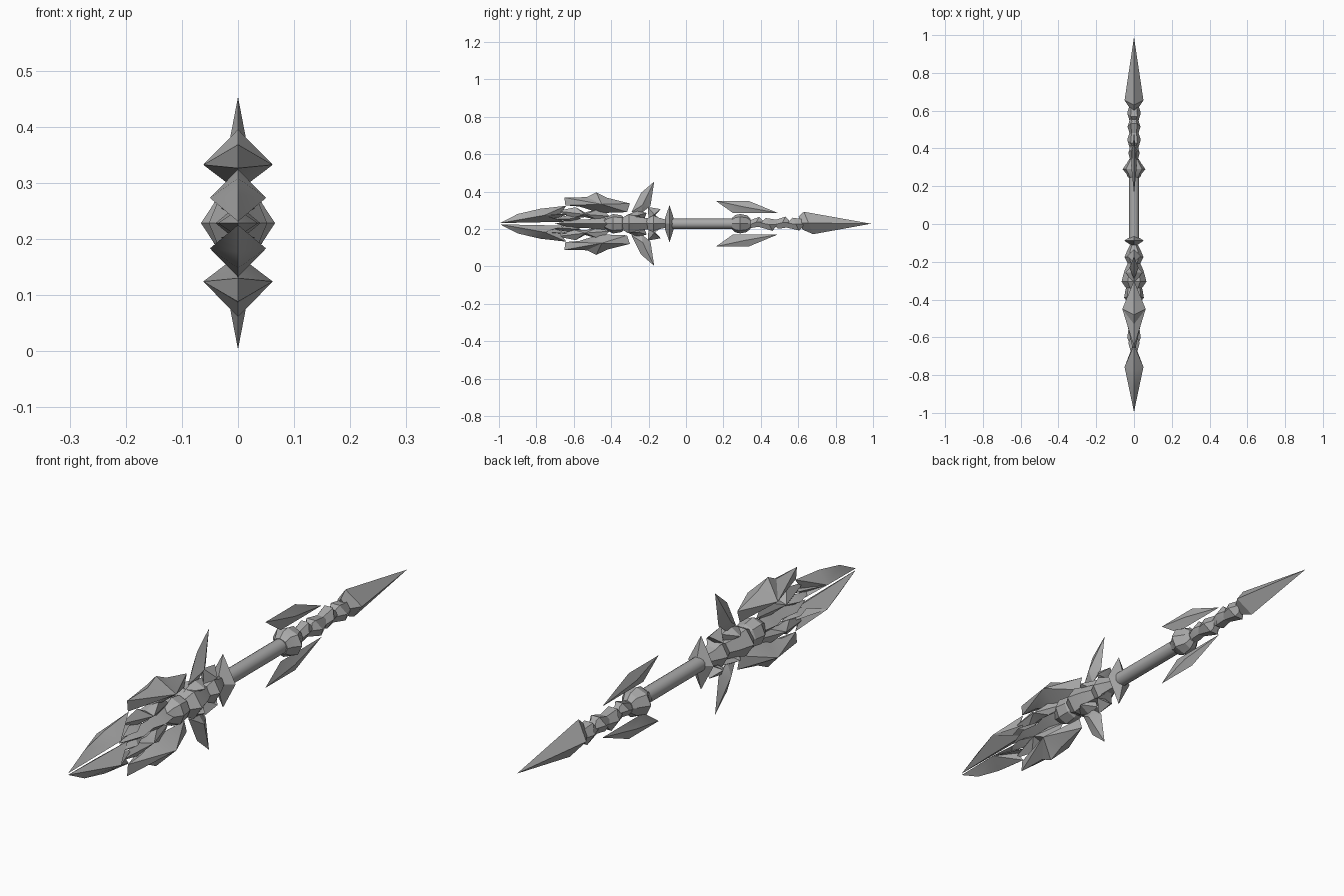
import bpy, bmesh
from math import pi, sin, cos, radians

cube = bpy.data.objects.get("Cube")
if cube:
    bpy.data.objects.remove(cube)

AXIS = 0.228  # height of the weapon's long axis

grey = bpy.data.materials.new("stone_grey")
grey.use_nodes = True
grey.diffuse_color = (0.4, 0.4, 0.4, 1)
grey.node_tree.nodes["Principled BSDF"].inputs["Base Color"].default_value = (0.4, 0.4, 0.4, 1)


def finish(name, bm, angle=25):
    bmesh.ops.recalc_face_normals(bm, faces=bm.faces)
    mesh = bpy.data.meshes.new(name)
    bm.to_mesh(mesh)
    bm.free()
    obj = bpy.data.objects.new(name, mesh)
    bpy.context.collection.objects.link(obj)
    mesh.materials.append(grey)
    obj.location.z = AXIS
    bpy.ops.object.select_all(action='DESELECT')
    obj.select_set(True)
    bpy.context.view_layer.objects.active = obj
    bpy.ops.object.shade_smooth_by_angle(angle=radians(angle))


def shard(name, outline, peak, width, flip=1):
    """Thin (y, z) outline rising to a raised peak on both sides."""
    bm = bmesh.new()
    rim = [bm.verts.new((0, y, z * flip)) for y, z in outline]
    for side in (-1, 1):
        apex = bm.verts.new((side * width, peak[0], peak[1] * flip))
        for a, b in zip(rim, rim[1:] + rim[:1]):
            bm.faces.new((a, b, apex))
    finish(name, bm)


def loft(name, sections, sides, angle=25):
    """Rings along y: (y, x radius, z radius, z shift, slant)."""
    bm = bmesh.new()
    rings = []
    for y, rx, rz, dz, slant in sections:
        ring = []
        for i in range(sides):
            a = 2 * pi * i / sides
            ring.append(bm.verts.new((rx * cos(a), y + slant * sin(a), dz + rz * sin(a))))
        rings.append(ring)
    for p, q in zip(rings, rings[1:]):
        for i in range(sides):
            j = (i + 1) % sides
            bm.faces.new((p[i], p[j], q[j], q[i]))
    bm.faces.new(rings[0])
    bm.faces.new(rings[-1])
    bmesh.ops.remove_doubles(bm, verts=bm.verts, dist=0.0005)
    finish(name, bm, angle)


# Grip, collar and guard
loft("handle", [(-0.1, .027, .027, 0, 0), (0.26, .027, .027, 0, 0)], 16, 40)
loft("rear_collar", [(.245, .032, .03, 0, 0), (.265, .04, .047, 0, 0), (.29, .06, .052, 0, 0),
                     (.325, .036, .045, 0, 0), (.345, .024, .026, 0, 0)], 8)
loft("guard", [(-.112, .016, .03, 0, 0), (-.088, .052, .1, 0, 0), (-.066, .016, .03, 0, 0)], 4)

# Rear spear: crooked links and a slanted point
links = [(.33, .42, .03, .008), (.40, .49, .036, -.004), (.47, .56, .034, .006), (.54, .635, .036, -.002)]
for i, (start, end, r, dz) in enumerate(links):
    tilt = .02 if i % 2 else -.02
    mid = (start + end) / 2
    loft(f"rear_link_{i + 1}", [(start, r * .6, r * .6, -dz, tilt), (mid, r, r * 1.1, dz, -tilt),
                               (end, r * .6, r * .7, dz, tilt)], 6)
loft("rear_point", [(.612, .022, .035, .004, -.01), (.655, .05, .06, .004, -.025),
                    (.99, 0, 0, 0, 0)], 4)

# Front shaft of stacked crystals
loft("crystal_base", [(-.11, .02, .026, 0, 0), (-.15, .04, .036, 0, .01), (-.175, .05, .05, 0, 0),
                      (-.215, .03, .03, 0, 0)], 6)
loft("crystal_middle", [(-.19, .025, .032, 0, 0), (-.245, .05, .04, 0, 0), (-.305, .066, .058, 0, 0),
                        (-.35, .035, .032, 0, 0)], 6)
loft("crystal_head", [(-.33, .03, .03, 0, 0), (-.345, .045, .045, 0, 0), (-.39, .052, .052, 0, 0),
                      (-.415, .035, .04, 0, 0), (-.44, .02, .022, 0, 0)], 8)
loft("front_core", [(-.41, .03, .03, 0, 0), (-.48, .04, .033, 0, 0), (-.53, .025, .022, 0, 0),
                    (-.6, .036, .024, 0, 0), (-.7, 0, 0, 0, 0)], 4)

# Paired blades above and below the axis
for flip, place in ((1, "upper"), (-1, "lower")):
    shard(f"{place}_rear_fin", [(.16, .122), (.335, .122), (.49, .058), (.25, .058)],
          (.31, .09), .015, flip)
    shard(f"{place}_spike", [(-.17, .225), (-.24, .165), (-.292, .062), (-.24, .055), (-.19, .095)],
          (-.232, .1), .024, flip)
    shard(f"{place}_wing", [(-.65, .14), (-.53, .142), (-.48, .167), (-.42, .138), (-.3, .108),
                            (-.315, .062), (-.46, .057), (-.57, .092), (-.645, .098)],
          (-.45, .104), .062, flip)
    shard(f"{place}_point_blade", [(-.995, .003), (-.9, .052), (-.78, .08), (-.64, .096), (-.672, .052),
                                   (-.625, .052), (-.7, .028), (-.645, .01), (-.83, .007)],
          (-.757, .045), .05, flip)
    shard(f"{place}_guard_shard", [(-.205, .09), (-.135, .078), (-.165, .045), (-.13, .02), (-.2, .025)],
          (-.17, .05), .035, flip)
    shard(f"{place}_neck_shard", [(-.32, .045), (-.26, .07), (-.21, .058), (-.225, .02), (-.29, .02)],
          (-.255, .045), .045, flip)
    shard(f"{place}_core_shard", [(-.69, .068), (-.59, .088), (-.54, .06), (-.45, .085), (-.41, .04),
                                  (-.47, .02), (-.54, .035), (-.61, .03)],
          (-.54, .05), .034, flip)
    shard(f"{place}_inner_shard", [(-.74, .022), (-.63, .045), (-.56, .03), (-.6, .012)],
          (-.63, .026), .03, flip)
